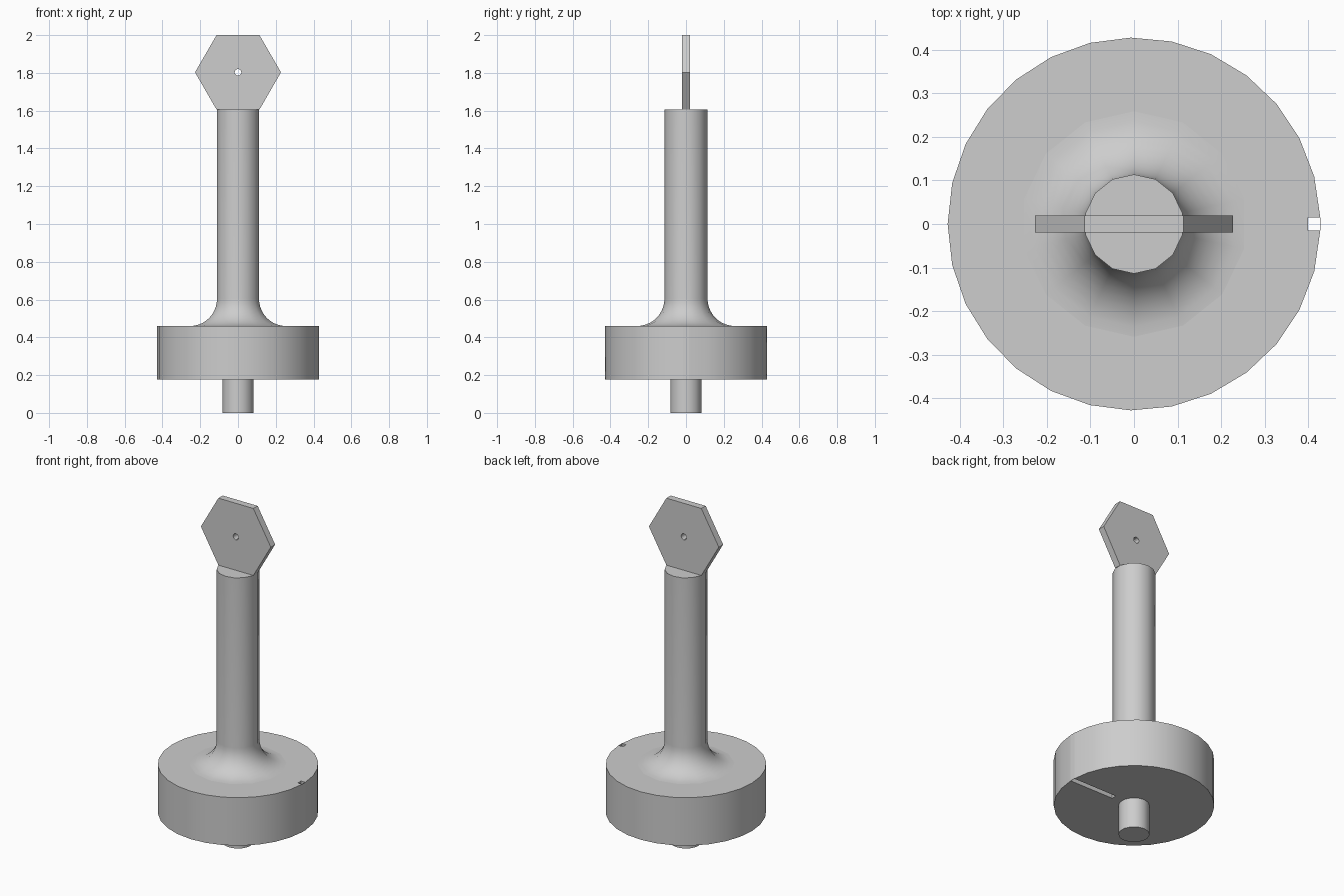
import bpy
import bmesh
from math import sin, cos, pi, radians

cube = bpy.data.objects.get("Cube")
if cube:
    bpy.data.objects.remove(cube, do_unlink=True)

COLOUR = (0.61, 0.61, 0.61, 1)
grey = bpy.data.materials.new("plain grey")
grey.use_nodes = True
grey.diffuse_color = COLOUR
grey.node_tree.nodes["Principled BSDF"].inputs["Base Color"].default_value = COLOUR


def finish(name, bm):
    """Clean normals, smooth gentle edges, keep corners sharp."""
    bmesh.ops.recalc_face_normals(bm, faces=bm.faces)
    for f in bm.faces:
        f.smooth = True
    for e in bm.edges:
        e.smooth = e.is_manifold and e.calc_face_angle(0) < radians(30)
    mesh = bpy.data.meshes.new(name)
    bm.to_mesh(mesh)
    bm.free()
    mesh.materials.append(grey)
    obj = bpy.data.objects.new(name, mesh)
    bpy.context.collection.objects.link(obj)


def prism(name, outline, z0, z1):
    """Extrude a closed xy outline from z0 to z1."""
    bm = bmesh.new()
    low = [bm.verts.new((x, y, z0)) for x, y in outline]
    high = [bm.verts.new((x, y, z1)) for x, y in outline]
    bm.faces.new(low)
    bm.faces.new(high)
    for i in range(len(low)):
        j = (i + 1) % len(low)
        bm.faces.new((low[i], low[j], high[j], high[i]))
    finish(name, bm)


def lathe(name, profile, sides):
    """Turn an (r, z) profile about z, with both ends capped."""
    bm = bmesh.new()
    rings = [[bm.verts.new((r * cos(2 * pi * (i + 0.5) / sides),
                            r * sin(2 * pi * (i + 0.5) / sides), z))
              for i in range(sides)] for r, z in profile]
    for a, b in zip(rings, rings[1:]):
        for i in range(sides):
            j = (i + 1) % sides
            bm.faces.new((a[i], a[j], b[j], b[i]))
    bm.faces.new(rings[0])
    bm.faces.new(rings[-1])
    finish(name, bm)


# Round base with a slot at the rim; the lower layer's slot runs in to form a groove
RADIUS, HALF_SLOT = 0.428, 0.015
BOTTOM, GROOVE, TOP = 0.178, 0.208, 0.46


def slotted_disc(inner, steps=28):
    gap = HALF_SLOT / RADIUS
    angles = [gap + (2 * pi - 2 * gap) * i / steps for i in range(steps + 1)]
    rim = [(RADIUS * cos(a), RADIUS * sin(a)) for a in angles]
    return rim + [(inner, -HALF_SLOT), (inner, HALF_SLOT)]


prism("base_grooved_layer", slotted_disc(0.14), BOTTOM, GROOVE)
prism("base_disc", slotted_disc(0.40), GROOVE, TOP)

# Thin skin that closes the slot at the outer wall
skin = [(x, y * HALF_SLOT) for x, y in
        ((RADIUS - 0.001, -1), (RADIUS, -1), (RADIUS, 1), (RADIUS - 0.001, 1))]
prism("slot_outer_skin", skin, BOTTOM, TOP)

# Pin under the base
lathe("bottom_pin", [(0.083, 0), (0.083, BOTTOM)], 14)

# Shaft with a concave flare at its foot, from the base up
SHAFT, FLARE, STEPS = 0.114, 0.145, 10
flare = [(SHAFT + FLARE * (1 - sin(a)), TOP + FLARE * (1 - cos(a)))
         for a in (pi / 2 * i / STEPS for i in range(STEPS + 1))]
lathe("shaft", flare + [(SHAFT, 1.606)], 14)

# Hexagonal plate with a small hole, standing on the shaft
bm = bmesh.new()
R, HOLE, HALF, CZ = 0.2275, 0.018, 0.02, 1.803
rings = []
for r_corner, r_mid, y in ((R, R * cos(pi / 6), -HALF), (R, R * cos(pi / 6), HALF),
                           (HOLE, HOLE, HALF), (HOLE, HOLE, -HALF)):
    ring = []
    for i in range(12):
        r = r_mid if i % 2 else r_corner
        ring.append(bm.verts.new((r * cos(pi * i / 6), y, CZ + r * sin(pi * i / 6))))
    rings.append(ring)
for a, b in zip(rings, rings[1:] + rings[:1]):
    for i in range(12):
        j = (i + 1) % 12
        bm.faces.new((a[i], a[j], b[j], b[i]))
finish("hexagonal_plate", bm)
